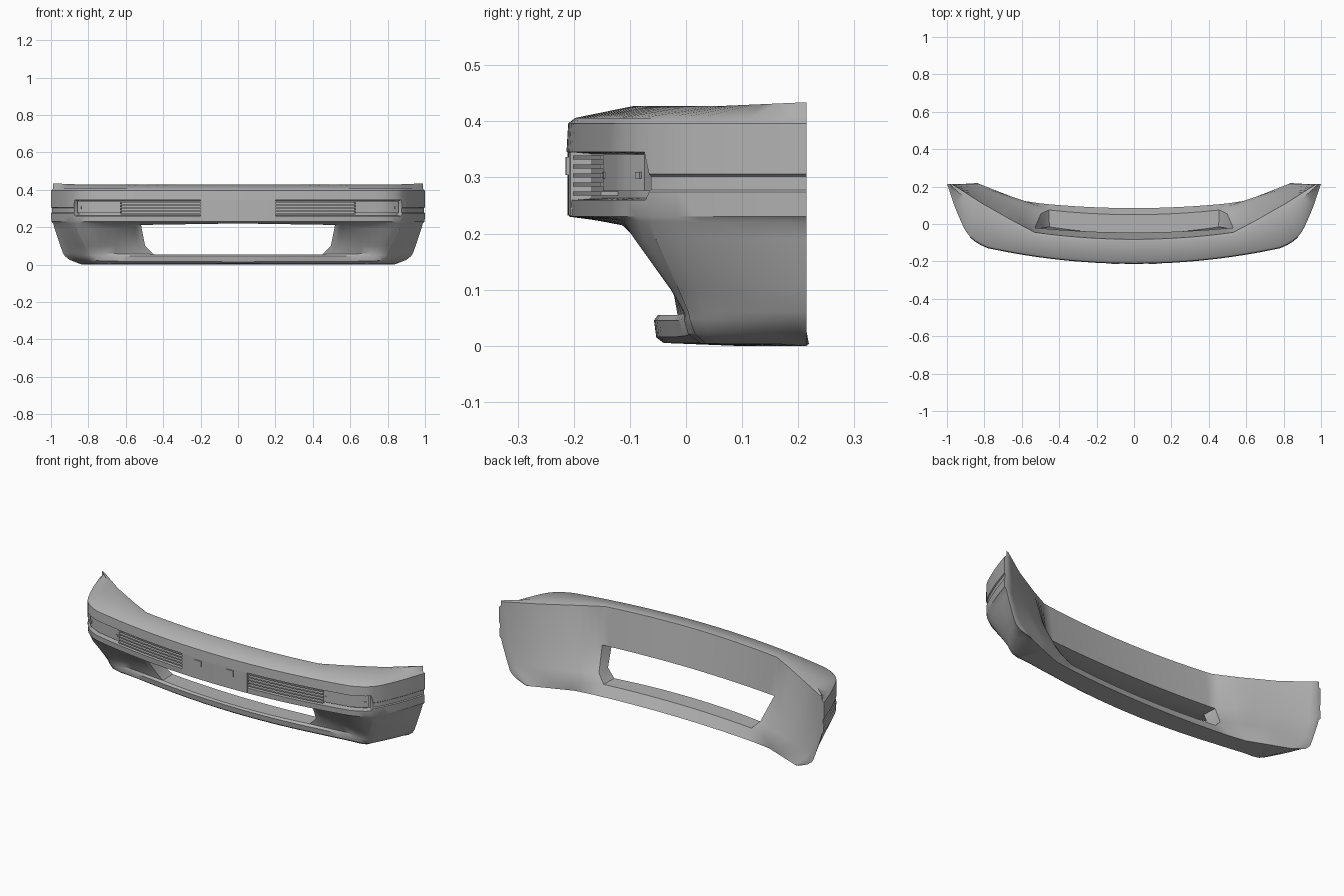
import bpy, bmesh, math
from mathutils import Vector

if "Cube" in bpy.data.objects:
    bpy.data.objects.remove(bpy.data.objects["Cube"])

grey = bpy.data.materials.new("primer grey")
grey.diffuse_color = (0.45, 0.45, 0.45, 1)
grey.use_nodes = True
grey.node_tree.nodes["Principled BSDF"].inputs["Base Color"].default_value = grey.diffuse_color

# Plan curve of the bumper face (right half)
PLAN = [(x, -0.21 + 0.137 * x * x) for x in
        (0, .07, .14, .2, .27, .33, .39, .44, .49, .53, .56, .6, .64, .68, .74, .78)]
PLAN += [(.82, -.109), (.85, -.09), (.872, -.072), (.878, -.066), (.895, -.045), (.912, -.015),
         (.928, .02), (.945, .06), (.965, .11), (.985, .17), (1, .215)]
LEN = [0.0]
for a, b in zip(PLAN, PLAN[1:]):
    LEN.append(LEN[-1] + math.dist(a, b))


def normal(i):
    """Inward plan direction at a station."""
    if i == 0:
        return Vector((0, 1))
    if i == len(PLAN) - 1:
        return Vector((-1, 0))
    a, b = Vector(PLAN[i - 1]), Vector(PLAN[i + 1])
    t = (b - a).normalized()
    return Vector((-t.y, t.x))


def on_plan(x, d):
    """Point on the face at x, pushed inward by d."""
    ax = min(abs(x), 0.999)
    i = max(k for k in range(len(PLAN) - 1) if PLAN[k][0] <= ax)
    w = (ax - PLAN[i][0]) / (PLAN[i + 1][0] - PLAN[i][0])
    p = Vector(PLAN[i]).lerp(Vector(PLAN[i + 1]), w) + normal(i).lerp(normal(i + 1), w) * d
    return (math.copysign(p.x, x), p.y)


# Section data at five key stations
KEYS = [0, 9, 13, 17, len(PLAN) - 1]
# lower outer skin: (inset, height) under bar -> opening edge -> lip -> bottom
LOWER = [
    [(.04, .225), (.08, .22), (.12, .10), (.160, .055), (.153, .045), (.157, .015), (.170, .005)],
    [(.04, .224), (.08, .212), (.15, .10), (.158, .055), (.152, .045), (.157, .016), (.172, .005)],
    [(.03, .222), (.055, .195), (.13, .10), (.150, .058), (.146, .045), (.15, .018), (.168, .005)],
    [(.006, .222), (.02, .19), (.085, .10), (.113, .06), (.116, .048), (.128, .022), (.155, .004)],
    [(.012, .22), (.02, .19), (.05, .10), (.065, .06), (.075, .045), (.10, .025), (.155, .003)]]
# inner rails, absolute, one row per rail:
# bottom edge, lip back, mid, opening top, top back edge, top ridge
INNER = [
    [(0, .085, 0), (.50, .11, 0), (.60, .125, 0), (.71, .168, 0), (.83, .215, 0)],
    [(0, .05, .055), (.455, .075, .055), (.56, .115, .055), (.71, .165, .055), (.905, .215, .055)],
    [(0, .03, .10), (.498, .055, .10), (.58, .10, .10), (.74, .16, .10), (.935, .215, .10)],
    [(0, -.045, .22), (.53, -.02, .218), (.63, .07, .215), (.78, .135, .215), (.968, .215, .21)],
    [(0, -.082, .425), (.53, -.045, .423), (.65, .018, .421), (.82, .115, .42), (.975, .215, .43)],
    [(0, -.095, .427), (.52, -.064, .427), (.645, -.02, .427), (.81, .055, .427), (.988, .215, .434)]]


def ring(i):
    """Closed section loop at station i."""
    k = max(j for j in range(4) if KEYS[j] <= i)
    w = (LEN[i] - LEN[KEYS[k]]) / (LEN[KEYS[k + 1]] - LEN[KEYS[k]])
    base, n, x = Vector(PLAN[i]), normal(i), PLAN[i][0]
    if x < .875:      # grille recess
        mid = [(-.003, .345), (.035, .342), (.035, .263), (0, .26)]
    else:             # thin rub-strip groove round the side
        mid = [(0, .306), (.005, .302), (.005, .278), (0, .274)]
    outer = [(.012, .406), (0, .396)] + mid + [(.002, .23)]
    outer += [tuple(p * (1 - w) + q * w for p, q in zip(a, b))
              for a, b in zip(LOWER[k], LOWER[k + 1])]
    slant = w if k == 0 else (1 - w if k == 1 else 0)
    pts = []
    for j, (d, z) in enumerate(outer):
        p = base + n * d
        shift = {9: -.012, 10: -.055}.get(j, 0) * slant
        pts.append(Vector((p.x + shift, p.y, z)))
    inner = []
    for r in INNER:
        a, b = r[k], r[k + 1]
        wy = w * w if k == 0 else w
        inner.append(Vector((a[0] + (b[0] - a[0]) * w, a[1] + (b[1] - a[1]) * wy,
                             a[2] + (b[2] - a[2]) * w)))
    # order: top edge, ridge, outer skin, bottom edge, lip back, mid, opening top
    return [inner[4], inner[5]] + pts + inner[:4]


def finish(bm, name, angle=32):
    bmesh.ops.recalc_face_normals(bm, faces=bm.faces)
    me = bpy.data.meshes.new(name)
    bm.to_mesh(me)
    bm.free()
    ob = bpy.data.objects.new(name, me)
    bpy.context.collection.objects.link(ob)
    me.materials.append(grey)
    bpy.ops.object.select_all(action='DESELECT')
    bpy.context.view_layer.objects.active = ob
    ob.select_set(True)
    bpy.ops.object.shade_smooth_by_angle(angle=math.radians(angle))
    return ob


# Bumper shell with air opening
bm = bmesh.new()
rows = [[bm.verts.new(p) for p in ring(i)] for i in range(len(PLAN))]
N = len(rows[0])
J, J2, K, P, P2, Q = 10, 11, 12, 17, 18, 19
for i in range(len(rows) - 1):
    bands = [(j, (j + 1) % N) for j in range(N)]
    if i < 9:
        for gap in ((J, J2), (J2, K), (P, P2), (P2, Q)):
            bands.remove(gap)
        bands += [(J, Q), (K, P)]
    for a, b in bands:
        bm.faces.new((rows[i][a], rows[i][b], rows[i + 1][b], rows[i + 1][a]))
r = rows[9]
bm.faces.new((r[J], r[J2], r[P2], r[Q]))
bm.faces.new((r[J2], r[K], r[P], r[P2]))
bm.faces.new(rows[-1])
bmesh.ops.delete(bm, geom=[v for v in bm.verts if not v.link_faces], context='VERTS')
half = bm.verts[:] + bm.edges[:] + bm.faces[:]
copy = bmesh.ops.duplicate(bm, geom=half)["geom"]
for v in copy:
    if isinstance(v, bmesh.types.BMVert):
        v.co.x = -v.co.x
bmesh.ops.remove_doubles(bm, verts=bm.verts, dist=0.0002)
finish(bm, "bumper_shell")


def strip(name, x0, x1, z0, z1, d0, d1, steps=8):
    """Curved bar that follows the bumper face."""
    bm = bmesh.new()
    loops = []
    for s in range(steps + 1):
        x = x0 + (x1 - x0) * s / steps
        f, b = on_plan(x, d0), on_plan(x, d1)
        loops.append([bm.verts.new((*p, z)) for p, z in ((f, z0), (f, z1), (b, z1), (b, z0))])
    for a, b in zip(loops, loops[1:]):
        for j in range(4):
            bm.faces.new((a[j], a[(j + 1) % 4], b[(j + 1) % 4], b[j]))
    bm.faces.new(loops[0])
    bm.faces.new(loops[-1])
    return finish(bm, name)


# Number plate mount, grille slats, lamp covers with screws, clips
strip("plate_mount", -.2, .2, .232, .344, -.001, .04)
for side in (-1, 1):
    for i in range(5):
        z = .268 + .016 * i
        strip("grille_slat", side * .2, side * .63, z, z + .007, .004, .04)
    strip("lamp_cover", side * .63, side * .862, .276, .341, .008, .04)
    for x in (.645, .848):
        strip("lamp_screw", side * (x - .006), side * (x + .006), .298, .310, .005, .01, 1)
    strip("plate_clip", side * .078, side * .12, .304, .336, -.006, .01, 2)
